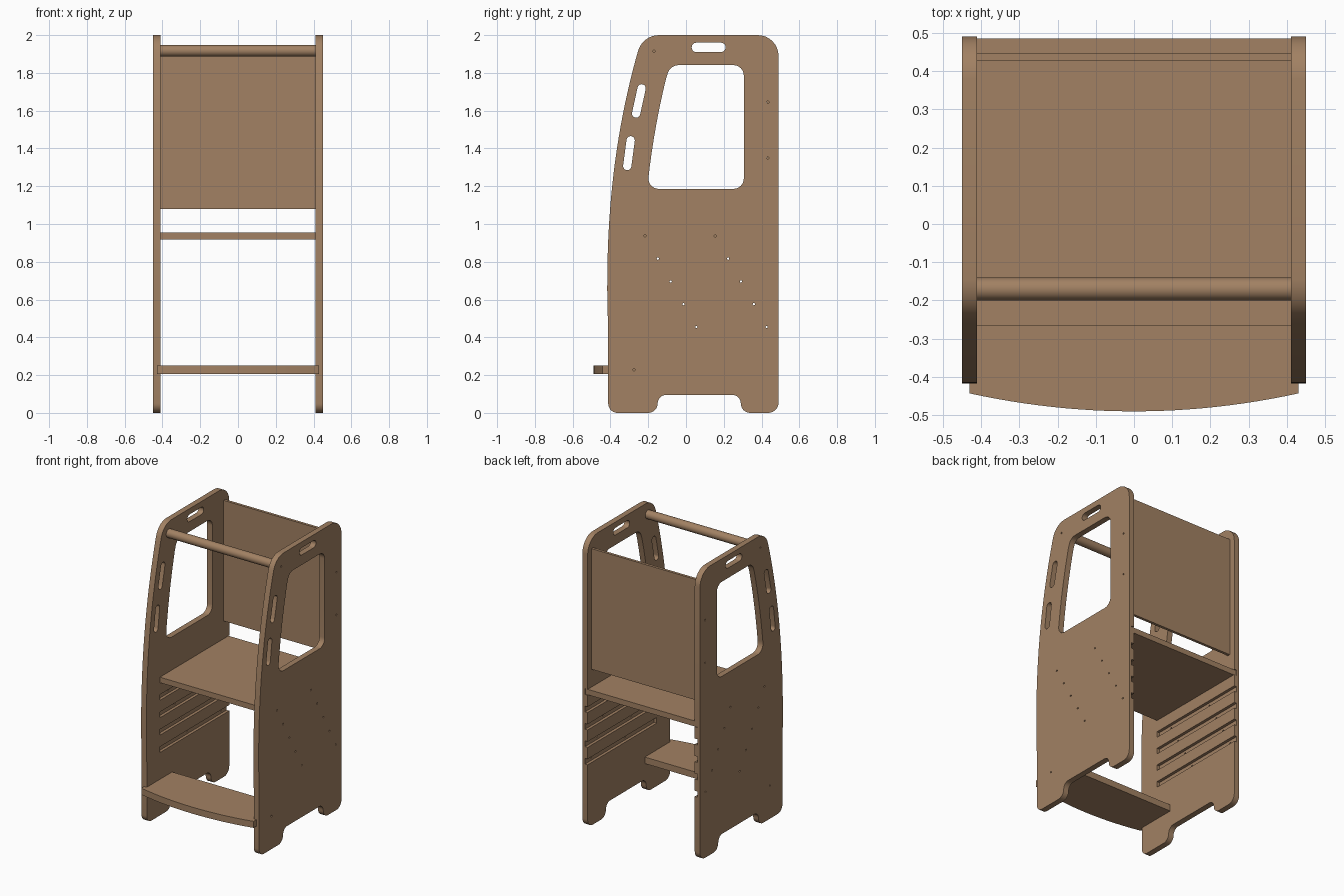
import bpy, bmesh, math
from mathutils import Vector

if "Cube" in bpy.data.objects:
    bpy.data.objects.remove(bpy.data.objects["Cube"])

wood = bpy.data.materials.new("wood")
wood.diffuse_color = (0.36, 0.22, 0.125, 1)
wood.use_nodes = True
wood.node_tree.nodes["Principled BSDF"].inputs["Base Color"].default_value = wood.diffuse_color


def fillet(corners, seg=8):
    """Round a polygon given as (u, v, radius)."""
    out = []
    n = len(corners)
    for i, (u, v, r) in enumerate(corners):
        p = Vector((u, v))
        if r == 0:
            out.append(p)
            continue
        a = (Vector(corners[i - 1][:2]) - p).normalized()
        b = (Vector(corners[(i + 1) % n][:2]) - p).normalized()
        half = a.angle(b) / 2
        c = p + (a + b).normalized() * (r / math.sin(half))
        s = p + a * (r / math.tan(half)) - c
        turn = s.angle_signed(p + b * (r / math.tan(half)) - c)
        for k in range(seg + 1):
            t = -turn * k / seg
            out.append(c + Vector((s.x * math.cos(t) - s.y * math.sin(t),
                                   s.x * math.sin(t) + s.y * math.cos(t))))
    return out


def circle(u, v, r, n):
    return [(u + r * math.cos(2 * math.pi * k / n), v + r * math.sin(2 * math.pi * k / n)) for k in range(n)]


def slot(a, b, r, seg=10):
    a, b = Vector(a), Vector(b)
    ang = math.atan2(b.y - a.y, b.x - a.x)
    pts = []
    for c, start in ((b, ang - math.pi / 2), (a, ang + math.pi / 2)):
        for k in range(seg + 1):
            t = start + math.pi * k / seg
            pts.append((c.x + r * math.cos(t), c.y + r * math.sin(t)))
    return pts


def rect(u0, u1, v0, v1):
    return [(u0, v0), (u1, v0), (u1, v1), (u0, v1)]


def prisms(name, outlines, lo, hi, axis="x"):
    """Extrude each outline from lo to hi along x (outline in y,z) or z (outline in x,y)."""
    bm = bmesh.new()
    for pts in outlines:
        def place(p, w):
            return (w, p[0], p[1]) if axis == "x" else (p[0], p[1], w)
        bot = [bm.verts.new(place(p, lo)) for p in pts]
        top = [bm.verts.new(place(p, hi)) for p in pts]
        bm.faces.new(bot[::-1])
        bm.faces.new(top)
        for i in range(len(pts)):
            j = (i + 1) % len(pts)
            bm.faces.new((bot[i], bot[j], top[j], top[i]))
    bmesh.ops.recalc_face_normals(bm, faces=bm.faces)
    me = bpy.data.meshes.new(name)
    bm.to_mesh(me)
    bm.free()
    ob = bpy.data.objects.new(name, me)
    bpy.context.collection.objects.link(ob)
    me.materials.append(wood)
    return ob


def smooth(ob):
    bpy.ops.object.select_all(action="DESELECT")
    ob.select_set(True)
    bpy.context.view_layer.objects.active = ob
    bpy.ops.object.shade_smooth_by_angle(angle=math.radians(30))


def front(z):
    """Curved front edge of the side panels."""
    return -0.417 + 0.097 * max(z - 0.65, 0) ** 2.2


# Side panel outline with feet
outline = [(-0.412, 0, 0.05), (-0.15, 0, 0.05), (-0.15, 0.095, 0.045), (0.29, 0.095, 0.045),
           (0.29, 0, 0.05), (0.49, 0, 0.055), (0.49, 2, 0.11), (front(2), 2, 0.115)]
outline += [(front(z), z, 0) for z in [1.89 - 0.062 * k for k in range(21)]]
outline += [(-0.412, 0.4, 0)]
panels = prisms("side_panels", [fillet(outline)], 0.41, 0.45)

# Window, hand slots and screw holes
window = [(-0.21, 1.186, 0.055), (0.306, 1.186, 0.055), (0.306, 1.841, 0.055), (-0.083, 1.841, 0.06)]
window += [(front(z) + 0.187, z, 0) for z in [1.77 - 0.065 * k for k in range(9)]]
openings = [fillet(window),
            slot((0.055, 1.935), (0.185, 1.935), 0.025),
            slot((-0.264, 1.585), (-0.235, 1.718), 0.022),
            slot((-0.311, 1.307), (-0.293, 1.443), 0.022)]
levels = [0.937 - 0.1205 * k for k in range(5)]
holes = [(-0.17, 1.915), (0.433, 1.645), (0.433, 1.35), (-0.275, 0.228)]
for k, z in enumerate(levels):
    holes += [(-0.217 + 0.068 * k, z), (0.155 + 0.068 * k, z)]
openings += [circle(y, z, 0.006, 12) for y, z in holes]
cut_through = prisms("opening_cutter", openings, 0.35, 0.5)

# Shelf grooves open to the back, step groove open to the front
grooves = [rect(-0.265, 0.6, z - 0.02, z + 0.02) for z in levels]
grooves.append(rect(-0.6, -0.135, 0.205, 0.25))
cut_grooves = prisms("groove_cutter", grooves, 0.35, 0.43)

for cutter in (cut_grooves, cut_through):
    cutter.hide_render = True
    mod = panels.modifiers.new(cutter.name, "BOOLEAN")
    mod.operation = "DIFFERENCE"
    mod.solver = "EXACT"
    mod.object = cutter
panels.modifiers.new("mirror", "MIRROR").use_axis = (True, False, False)

# Bake the cuts, then drop the cutters
deps = bpy.context.evaluated_depsgraph_get()
baked = bpy.data.meshes.new_from_object(panels.evaluated_get(deps))
panels.modifiers.clear()
panels.data = baked
for cutter in (cut_grooves, cut_through):
    bpy.data.objects.remove(cutter)
smooth(panels)

# Standing shelf in the top groove
prisms("standing_shelf", [rect(-0.265, 0.485, levels[0] - 0.02, levels[0] + 0.018)], -0.43, 0.43)

# Back panel
prisms("back_panel", [rect(0.428, 0.447, 1.08, 1.915)], -0.41, 0.41)

# Front safety bar
smooth(prisms("safety_bar", [circle(-0.17, 1.917, 0.03, 32)], -0.41, 0.41))

# Bow-fronted foot step
bow = [(0.43, -0.135), (-0.43, -0.135)]
bow += [(x, -0.49 + 0.047 * (x / 0.43) ** 2) for x in [-0.43 + 0.86 * k / 24 for k in range(25)]]
smooth(prisms("foot_step", [bow], 0.205, 0.25, "z"))
